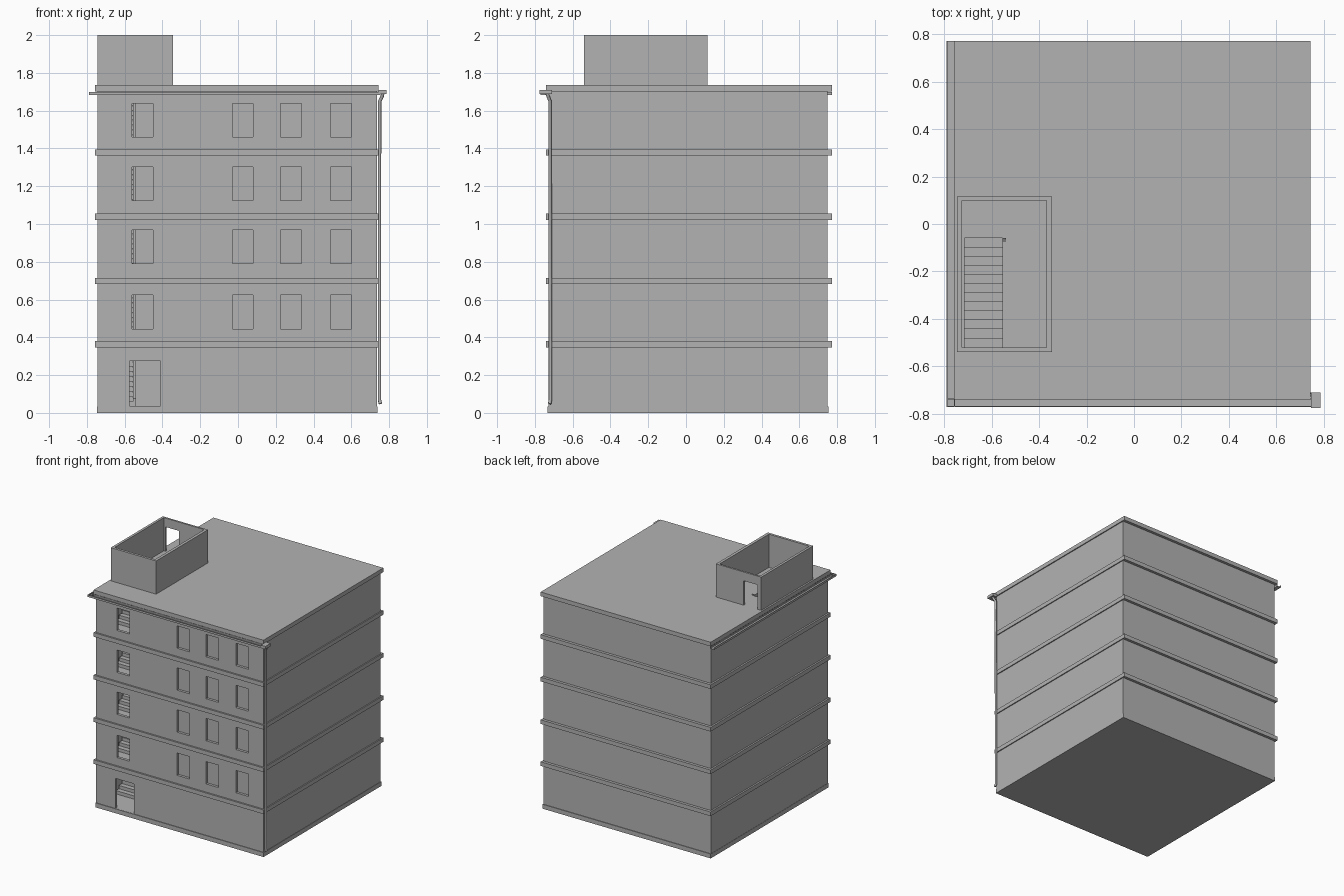
import bpy, bmesh
from mathutils import Vector

if "Cube" in bpy.data.objects:
    bpy.data.objects.remove(bpy.data.objects["Cube"], do_unlink=True)

GREY = (0.45, 0.45, 0.45, 1)
concrete = bpy.data.materials.new("plain grey")
concrete.use_nodes = True
concrete.diffuse_color = GREY
concrete.node_tree.nodes["Principled BSDF"].inputs["Base Color"].default_value = GREY


def finish(name, bm):
    bmesh.ops.recalc_face_normals(bm, faces=bm.faces)
    mesh = bpy.data.meshes.new(name)
    bm.to_mesh(mesh)
    bm.free()
    mesh.materials.append(concrete)
    obj = bpy.data.objects.new(name, mesh)
    bpy.context.collection.objects.link(obj)
    return obj


def boxes(name, spans):
    """Boxes given as ((x0, x1), (y0, y1), (z0, z1))."""
    bm = bmesh.new()
    for span in spans:
        new = bmesh.ops.create_cube(bm, size=1)["verts"]
        for v in new:
            v.co = Vector([lo + (c + 0.5) * (hi - lo) for c, (lo, hi) in zip(v.co, span)])
    return finish(name, bm)


def carve(obj, spans):
    cutter = boxes("cutter", spans)
    cutter.hide_render = True
    mod = obj.modifiers.new("carve", "BOOLEAN")
    mod.operation, mod.solver, mod.object = "DIFFERENCE", "EXACT", cutter
    bpy.context.view_layer.objects.active = obj
    bpy.ops.object.modifier_apply(modifier=mod.name)
    bpy.data.objects.remove(cutter, do_unlink=True)


def extrude(name, profile, axis, lo, hi):
    """Extrude a closed 2D profile along x (0) or y (1)."""
    bm = bmesh.new()

    def point(p, d):
        return (d, p[0], p[1]) if axis == 0 else (p[0], d, p[1])
    face = bm.faces.new([bm.verts.new(point(p, lo)) for p in profile])
    new = bmesh.ops.extrude_face_region(bm, geom=[face])["geom"]
    move = Vector((hi - lo, 0, 0) if axis == 0 else (0, hi - lo, 0))
    bmesh.ops.translate(bm, vec=move, verts=[g for g in new if isinstance(g, bmesh.types.BMVert)])
    return finish(name, bm)


# Main dimensions
FLOORS = [0.035, 0.38, 0.715, 1.055, 1.395, 1.735]
WALL_FRONT = -0.727
SHAFT_X, SHAFT_Y = (-0.725, -0.37), (-0.705, 0.10)
STAIR_X, STAIR_Y = (-0.715, -0.555), (-0.52, -0.06)
SILLS = [0.445, 0.79, 1.125, 1.46]
REVEAL = (-0.8, WALL_FRONT + 0.02)

# Base and walls with the stair shaft, entrance and windows
boxes("base", [((-0.747, 0.738), (-0.732, 0.755), (0, 0.035))])
walls = boxes("walls", [((-0.745, 0.735), (WALL_FRONT, 0.75), (0.03, 1.712))])
carve(walls, [(SHAFT_X, SHAFT_Y, (0.02, 1.8))])
openings = [((-0.575, -0.41), (-0.8, -0.65), (0.036, 0.275))]
for sill in SILLS:
    z = (sill, sill + 0.178)
    openings.append(((-0.56, -0.45), (-0.8, -0.65), z))
    openings += [((x, x + 0.11), REVEAL, z) for x in (-0.03, 0.225, 0.49)]
carve(walls, openings)

# Floor slabs that project as string courses, opened above each flight
for i, top in enumerate(FLOORS[1:]):
    roof = i == 4
    slab = boxes("roof_slab" if roof else f"floor_slab_{i + 1}",
                 [((-0.758, 0.743), (-0.74, 0.772), (top - 0.033, top))])
    carve(slab, [(STAIR_X, STAIR_Y, (top - 0.1, top + 0.1))])

# Stair flights with a sloping guard on the open side
STEPS = 12
run = (STAIR_Y[1] - STAIR_Y[0]) / STEPS
for i, (low, high) in enumerate(zip(FLOORS, FLOORS[1:])):
    rise = (high - low) / (STEPS + 1)
    profile = []
    for s in range(STEPS):
        y = STAIR_Y[0] + s * run
        profile += [(y, low + s * rise), (y, low + (s + 1) * rise)]
    profile += [(STAIR_Y[1], high - rise), (STAIR_Y[1], high - rise - 0.03),
                (STAIR_Y[0] + run, low)]
    extrude(f"stair_flight_{i + 1}", profile, 0, *STAIR_X)
    guard = [(STAIR_Y[0], low), (STAIR_Y[0], low + 0.04),
             (STAIR_Y[1], high + 0.01), (STAIR_Y[1], high - 0.05)]
    extrude(f"stair_guard_{i + 1}", guard, 0, -0.555, -0.54)

# Open-topped stair house on the roof with a doorway at the back
house = boxes("stair_house", [((-0.745, -0.345), (-0.54, 0.115), (1.734, 2.0))])
carve(house, [((-0.725, -0.368), (-0.52, 0.10), (1.6, 2.2))])
carve(house, [((-0.71, -0.59), (0.05, 0.2), (1.7, 1.93))])


# Shallow gutters along the front and the right edge
def channel(a, b):
    t, lo, hi = 0.004, 1.683, 1.699
    return [(a, hi), (a, lo), (b, lo), (b, hi), (b - t, hi),
            (b - t, lo + t), (a + t, lo + t), (a + t, hi)]


extrude("front_gutter", channel(-0.77, -0.735), 0, -0.79, 0.755)
extrude("side_gutter", channel(-0.79, -0.755), 1, -0.768, 0.772)

# Rainwater box and downpipe at the front left corner
boxes("rainwater_box", [((0.745, 0.785), (-0.775, -0.71), (1.687, 1.71))])
curve = bpy.data.curves.new("downpipe", "CURVE")
curve.dimensions = "3D"
curve.bevel_depth, curve.bevel_resolution, curve.use_fill_caps = 0.009, 2, True
path = [(0.766, -0.735, 1.69), (0.763, -0.73, 1.675), (0.75, -0.72, 1.65),
        (0.749, -0.718, 0.07), (0.754, -0.722, 0.048)]
spline = curve.splines.new("POLY")
spline.points.add(len(path) - 1)
for p, co in zip(spline.points, path):
    p.co = (*co, 1)
curve.materials.append(concrete)
bpy.context.collection.objects.link(bpy.data.objects.new("downpipe", curve))
